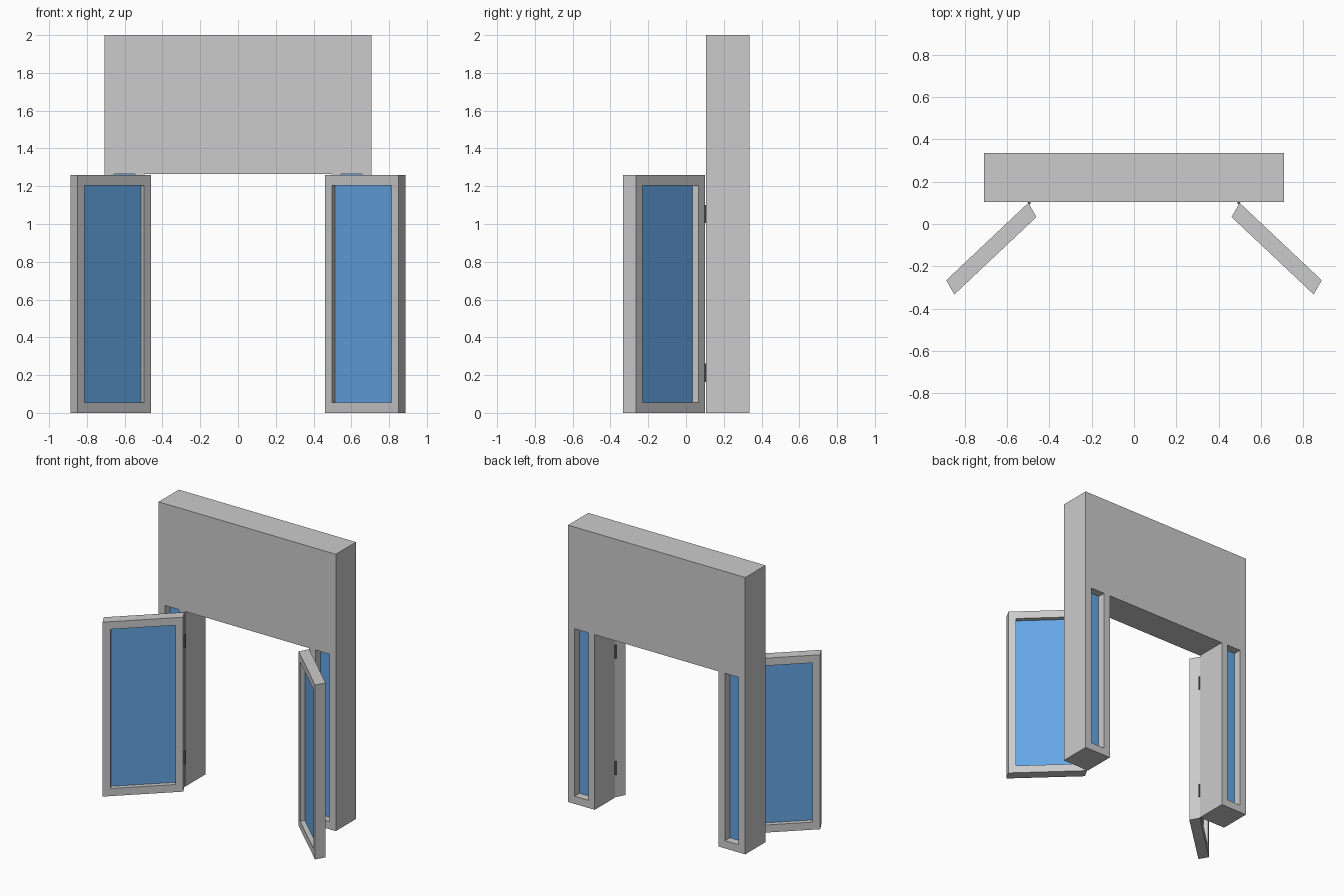
import bpy, bmesh
from mathutils import Matrix, Vector

if "Cube" in bpy.data.objects:
    bpy.data.objects.remove(bpy.data.objects["Cube"])


def material(name, rgb):
    m = bpy.data.materials.new(name)
    m.diffuse_color = (*rgb, 1)
    m.use_nodes = True
    m.node_tree.nodes["Principled BSDF"].inputs["Base Color"].default_value = m.diffuse_color
    return m


GLASS = material("blue_glass", (0.13, 0.38, 0.78))
METAL = material("dark_metal", (0.10, 0.12, 0.15))


def basis(origin, along, depth):
    # local x -> along, local y -> up, local z -> depth (may be skewed)
    m = Matrix.Identity(4)
    for i, v in enumerate((along, (0, 0, 1), depth, origin)):
        for r in range(3):
            m[r][i] = v[r]
    return m


def rect(x0, x1, z0, z1):
    return [(x0, z0), (x1, z0), (x1, z1), (x0, z1)]


def panel(name, loops, matrix, mat=None):
    # filled outline with holes, extruded one unit and placed by the matrix
    cu = bpy.data.curves.new(name, 'CURVE')
    cu.dimensions = '2D'
    cu.fill_mode = 'BOTH'
    cu.extrude = 0.5
    for loop in loops:
        sp = cu.splines.new('POLY')
        sp.points.add(len(loop) - 1)
        for p, (x, y) in zip(sp.points, loop):
            p.co = (x, y, 0, 1)
        sp.use_cyclic_u = True
    tmp = bpy.data.objects.new(name + "_curve", cu)
    bpy.context.collection.objects.link(tmp)
    bpy.context.view_layer.update()
    dg = bpy.context.evaluated_depsgraph_get()
    me = bpy.data.meshes.new_from_object(tmp.evaluated_get(dg))
    bpy.data.objects.remove(tmp)
    me.transform(matrix)
    bm = bmesh.new()
    bm.from_mesh(me)
    bmesh.ops.remove_doubles(bm, verts=bm.verts, dist=1e-5)
    bmesh.ops.recalc_face_normals(bm, faces=bm.faces)
    for f in bm.faces:
        f.smooth = False
    bm.to_mesh(me)
    bm.free()
    me.materials.clear()
    if mat:
        me.materials.append(mat)
    ob = bpy.data.objects.new(name, me)
    bpy.context.collection.objects.link(ob)
    return ob


# wall with doorway and two sidelight openings
W, OPEN, TOP = 0.708, 0.495, 1.265
Y0, Y1 = 0.105, 0.335
outline = [(-W, 0), (-OPEN, 0), (-OPEN, TOP), (OPEN, TOP), (OPEN, 0),
           (W, 0), (W, 2), (-W, 2)]
wall_mid = (0, (Y0 + Y1) / 2, 0)
panel("door_wall", [outline, rect(0.545, 0.656, 0.055, TOP),
                    rect(-0.656, -0.545, 0.055, TOP)],
      basis(wall_mid, (1, 0, 0), (0, Y1 - Y0, 0)))

# open doors, glass and hinges on both sides
L, H, B = 0.533, 1.26, 0.051
for side, s in (("left", -1), ("right", 1)):
    panel(side + "_sidelight_glass", [rect(0.545 * s, 0.656 * s, 0.055, TOP)],
          basis(wall_mid, (1, 0, 0), (0, 0.115, 0)), GLASS)

    origin = (0.48 * s, 0.0665, 0)
    along = Vector((0.388 * s, -0.366, 0)).normalized()
    skew = Vector((0.038 * s, 0.067, 0))
    hole = rect(B, L - B, 0.055, 1.205)
    panel(side + "_door_frame", [rect(0, L, 0, H), hole],
          basis(origin, along, skew))
    panel(side + "_door_glass", [hole], basis(origin, along, skew * 0.12), GLASS)

    for level, z in (("lower", 0.213), ("upper", 1.053)):
        bpy.ops.mesh.primitive_cylinder_add(
            vertices=12, radius=0.007, depth=0.097,
            location=(0.495 * s, 0.1, z))
        ob = bpy.context.object
        ob.name = f"{side}_{level}_hinge"
        ob.data.materials.append(METAL)
        bpy.ops.object.shade_smooth_by_angle()
